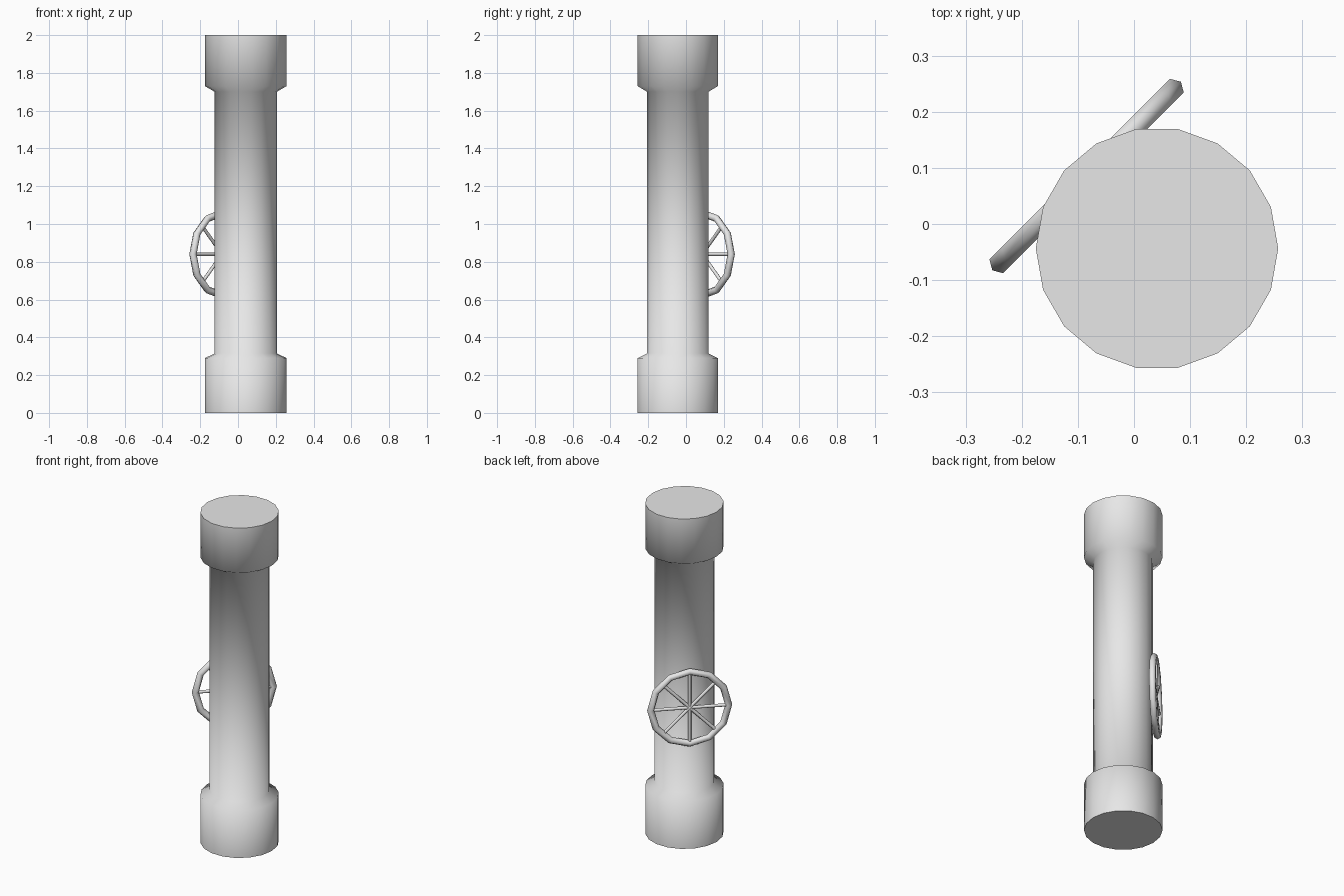
import bpy, bmesh
from math import pi, cos, sin, radians
from mathutils import Matrix

cube = bpy.data.objects.get("Cube")
if cube:
    bpy.data.objects.remove(cube, do_unlink=True)

metal = bpy.data.materials.new("light_grey")
metal.use_nodes = True
metal.diffuse_color = (0.8, 0.8, 0.8, 1)
metal.node_tree.nodes["Principled BSDF"].inputs["Base Color"].default_value = (0.8, 0.8, 0.8, 1)


def finish(name, bm, matrix):
    """Turn a bmesh into a smooth-shaded object whose rims stay sharp."""
    bmesh.ops.recalc_face_normals(bm, faces=bm.faces)
    bmesh.ops.transform(bm, matrix=matrix, verts=bm.verts)
    mesh = bpy.data.meshes.new(name)
    bm.to_mesh(mesh)
    bm.free()
    mesh.materials.append(metal)
    obj = bpy.data.objects.new(name, mesh)
    bpy.context.collection.objects.link(obj)
    bpy.ops.object.select_all(action="DESELECT")
    obj.select_set(True)
    bpy.context.view_layer.objects.active = obj
    bpy.ops.object.shade_smooth_by_angle(angle=radians(80))
    return obj


def bridge(bm, a, b):
    for i in range(len(a)):
        j = (i + 1) % len(a)
        bm.faces.new((a[i], a[j], b[j], b[i]))


# Pipe with a wide collar at each end
SIDES = 18
profile = [(0.216, 0), (0.216, 0.29), (0.165, 0.315),
           (0.165, 1.70), (0.216, 1.73), (0.216, 2)]
bm = bmesh.new()
rings = [[bm.verts.new((r * cos(2 * pi * i / SIDES), r * sin(2 * pi * i / SIDES), z))
          for i in range(SIDES)] for r, z in profile]
for low, high in zip(rings, rings[1:]):
    bridge(bm, low, high)
bm.faces.new(rings[0])
bm.faces.new(rings[-1])
finish("pipe", bm, Matrix.Translation((0.041, -0.0435, 0)))

# Valve wheel stands upright, turned to face the back right
wheel = (Matrix.Translation((-0.0845, 0.0855, 0.84))
         @ Matrix.Rotation(radians(45), 4, "Z") @ Matrix.Rotation(radians(90), 4, "X"))
MAJOR, MINOR = 0.2176, 0.02

# Rim: twelve-sided ring with a hexagonal section
bm = bmesh.new()
loops = []
for i in range(12):
    a = 2 * pi * i / 12
    loop = []
    for k in range(6):
        t = 2 * pi * k / 6
        r = MAJOR + MINOR * cos(t)
        loop.append(bm.verts.new((r * cos(a), r * sin(a), MINOR * sin(t))))
    loops.append(loop)
for i, loop in enumerate(loops):
    bridge(bm, loop, loops[(i + 1) % 12])
finish("wheel_rim", bm, wheel)

# Spokes: four thin bars crossing at the centre
bm = bmesh.new()
for i in range(4):
    bar = Matrix.Rotation(i * pi / 4, 4, "Z") @ Matrix.Rotation(pi / 2, 4, "Y")
    bmesh.ops.create_cone(bm, cap_ends=True, segments=6, radius1=0.01, radius2=0.01,
                          depth=2 * MAJOR - 0.01, matrix=bar)
finish("wheel_spokes", bm, wheel)
